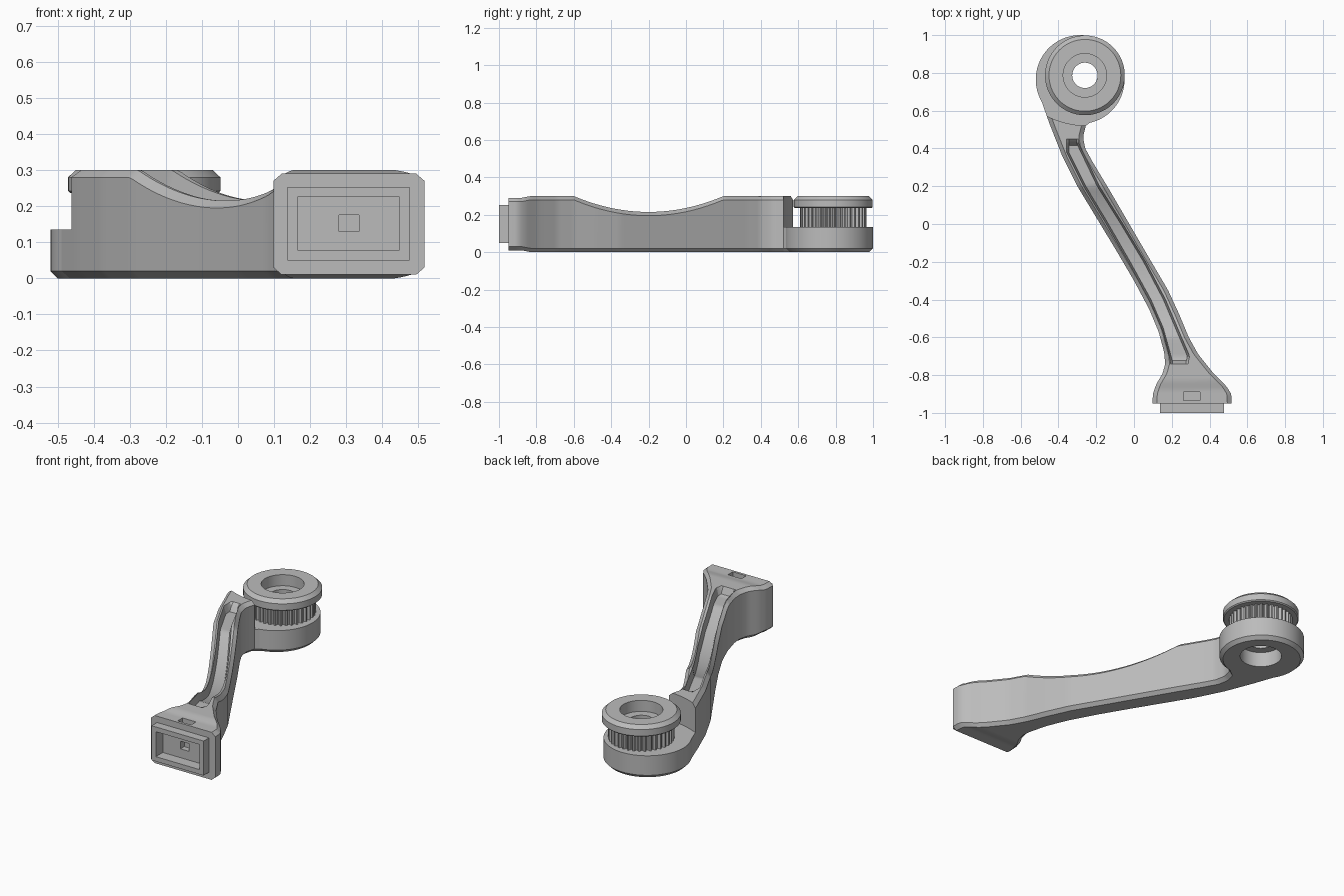
import bpy, bmesh, math
from mathutils import Matrix, Vector

if "Cube" in bpy.data.objects:
    bpy.data.objects.remove(bpy.data.objects["Cube"])

grey = bpy.data.materials.new("plain_grey")
grey.diffuse_color = (0.5, 0.5, 0.5, 1)
grey.use_nodes = True
grey.node_tree.nodes["Principled BSDF"].inputs["Base Color"].default_value = grey.diffuse_color
HUB = (-0.26, 0.787)


def finish(name, bm, angle=30):
    bmesh.ops.recalc_face_normals(bm, faces=bm.faces)
    me = bpy.data.meshes.new(name)
    bm.to_mesh(me)
    bm.free()
    me.materials.append(grey)
    ob = bpy.data.objects.new(name, me)
    bpy.context.collection.objects.link(ob)
    return ob


def box(name, x0, x1, y0, y1, z0, z1):
    bm = bmesh.new()
    m = Matrix.Translation(((x0 + x1) / 2, (y0 + y1) / 2, (z0 + z1) / 2))
    m = m @ Matrix.Diagonal((x1 - x0, y1 - y0, z1 - z0, 1))
    bmesh.ops.create_cube(bm, size=1, matrix=m)
    return finish(name, bm)


def lathe(name, centre, profile, n=96, closed=False):
    """Spin (radius, z) points; a radius may be a function of the step."""
    bm = bmesh.new()
    rings = []
    for r, z in profile:
        ring = []
        for j in range(n):
            a = 2 * math.pi * j / n
            rad = r(j) if callable(r) else r
            ring.append(bm.verts.new((centre[0] + rad * math.cos(a),
                                      centre[1] + rad * math.sin(a), z)))
        rings.append(ring)
    pairs = list(zip(rings, rings[1:]))
    if closed:
        pairs.append((rings[-1], rings[0]))
    else:
        bm.faces.new(rings[0])
        bm.faces.new(rings[-1])
    for a, b in pairs:
        for j in range(n):
            k = (j + 1) % n
            bm.faces.new((a[j], a[k], b[k], b[j]))
    return finish(name, bm)


def cut(target, cutter):
    mod = target.modifiers.new("cut", 'BOOLEAN')
    mod.operation = 'DIFFERENCE'
    mod.solver = 'EXACT'
    mod.object = cutter
    bpy.context.view_layer.objects.active = target
    bpy.ops.object.modifier_apply(modifier=mod.name)
    bpy.data.objects.remove(cutter)


def interp(table, y):
    if y <= table[0][0]:
        return table[0][1]
    for (a, u), (b, v) in zip(table, table[1:]):
        if y <= b:
            return u + (v - u) * (y - a) / (b - a)
    return table[-1][1]


# Arm side lines and groove lines as (y, x)
LEFT = [(-.95, .098), (-.90, .100), (-.85, .117), (-.79, .152), (-.74, .165), (-.68, .160),
        (-.57, .130), (-.45, .080), (-.30, 0), (-.13, -.10), (.20, -.30), (.36, -.38),
        (.53, -.447), (.66, -.493)]
RIGHT = [(-.95, .517), (-.90, .515), (-.86, .490), (-.79, .420), (-.69, .340), (-.60, .290),
         (-.48, .240), (-.35, .180), (-.18, .080), (.18, -.130), (.33, -.220), (.40, -.258),
         (.46, -.270), (.52, -.255), (.555, -.210), (.58, -.150), (.66, -.140)]
GROOVE_L = [(-.73, .205), (-.55, .155), (-.40, .090), (-.20, -.020), (0, -.135),
            (.20, -.255), (.38, -.345)]
GROOVE_R = [(-.73, .275), (-.70, .283), (-.60, .240), (-.40, .155), (-.20, .050), (0, -.070),
            (.20, -.195), (.43, -.305)]


def section(y):
    l, r = interp(LEFT, y), interp(RIGHT, y)
    gl, gr = interp(GROOVE_L, y), interp(GROOVE_R, y)
    shrink = interp([(-.88, .01), (-.83, 0)], y)
    low = shrink
    top = min(.30, .215 + .53 * (y + .2) ** 2) - shrink
    depth = .045 * max(0, min(1, min(.44 - y, y + .74) / .02))
    c, s = .023, .012
    return [(l + c, low), (l, low + .02), (l, top - .02), (l + c, top),
            (gl - s, top), (gl, top - depth), (gr, top - depth), (gr + s, top),
            (r - c, top), (r, top - .02), (r, low + .02), (r - c, low)]


# Arm: lofted cross-sections with saddle top, chamfers and groove
bm = bmesh.new()
rings = []
N = 92
for i in range(N + 1):
    y = -.95 + 1.61 * i / N
    rings.append([bm.verts.new((x, y, z)) for x, z in section(y)])
for a, b in zip(rings, rings[1:]):
    for j in range(12):
        k = (j + 1) % 12
        bm.faces.new((a[j], a[k], b[k], b[j]))
bm.faces.new(rings[0])
bm.faces.new(rings[-1])
arm = finish("arm", bm)

# Curved clearance beside the pulley, socket recess, latch holes
cut(arm, lathe("clearance", (-.24, 1.02), [(.5, .135), (.5, .4)]))
cut(arm, box("recess", .165, .448, -1.02, -.935, .078, .225))
cut(arm, box("latch_hole", .28, .336, -1.0, -.90, .13, .175))
cut(arm, box("top_slot", .262, .35, -.935, -.89, .262, .35))

# Connector frame on the front end
frame = box("connector_frame", .137, .476, -1.0, -.949, .05, .253)
cut(frame, box("opening", .165, .448, -1.02, -.9, .078, .225))

# Round base under the pulley with a bore
base = lathe("hub_base", (-.285, .765),
             [(.215, 0), (.235, .02), (.235, .135), (.215, .135)])
cut(base, lathe("lower_bore", HUB, [(.115, -.05), (.115, .09)]))
cut(base, lathe("through_bore", HUB, [(.067, .05), (.067, .2)]))


# Toothed pulley with chamfered flange and counterbore
def tooth(j):
    return .177 if j % 4 < 2 else .163


pulley = lathe("pulley", HUB,
               [(.067, .134), (tooth, .134), (tooth, .236), (.205, .236), (.211, .242),
                (.211, .28), (.19, .30), (.115, .30), (.115, .235), (.067, .235)],
               n=144, closed=True)

# Smooth curved sides, sharp edges kept
for ob in (arm, frame, base, pulley):
    bpy.ops.object.select_all(action='DESELECT')
    ob.select_set(True)
    bpy.context.view_layer.objects.active = ob
    bpy.ops.object.shade_smooth_by_angle(angle=math.radians(25))
